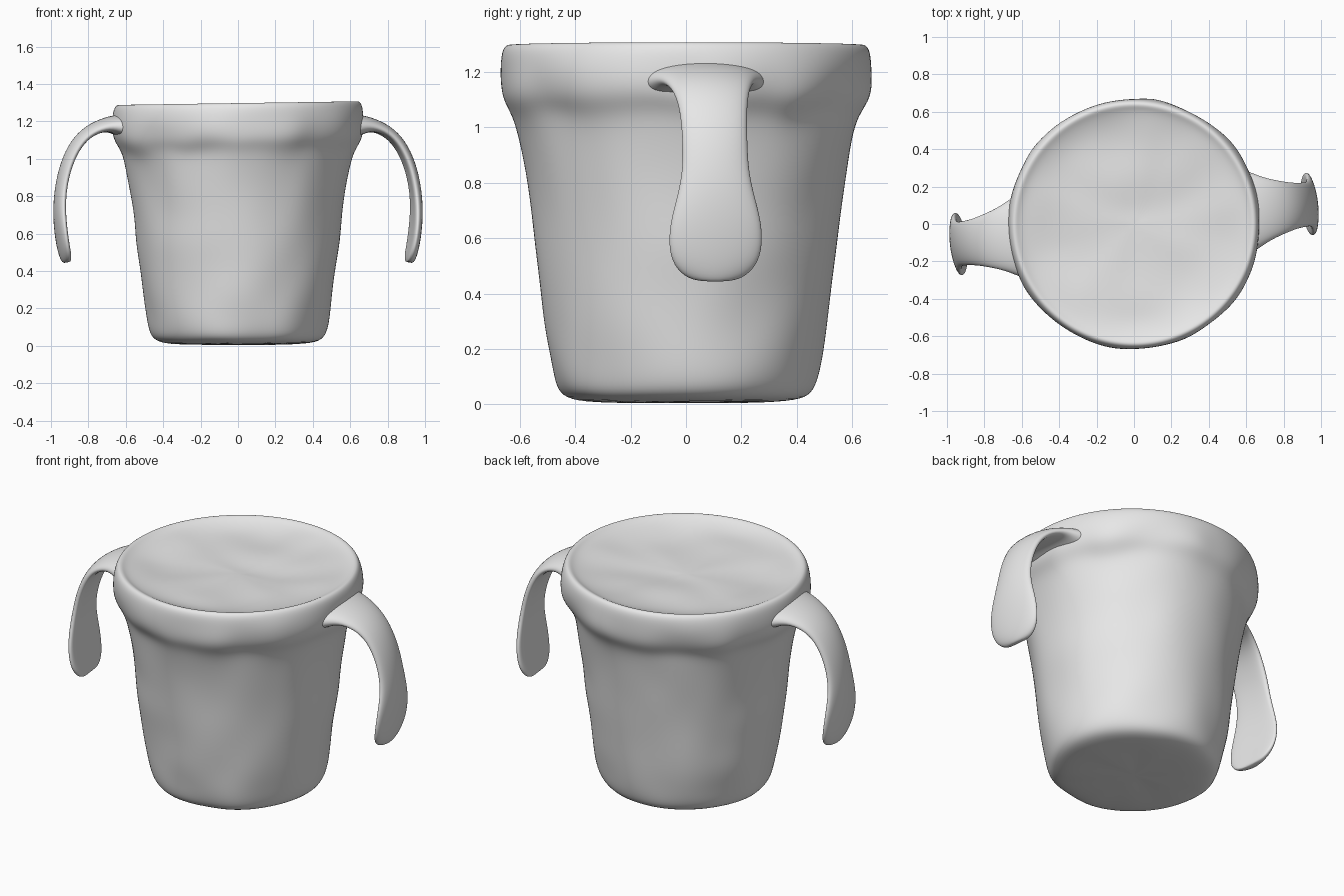
import bpy, bmesh, math
from mathutils import Vector, Matrix, noise

cube = bpy.data.objects.get("Cube")
if cube:
    bpy.data.objects.remove(cube, do_unlink=True)

# One plain clay colour
clay = bpy.data.materials.new("clay_grey")
clay.use_nodes = True
clay.diffuse_color = (0.8, 0.8, 0.8, 1)
clay.node_tree.nodes["Principled BSDF"].inputs["Base Color"].default_value = (0.8, 0.8, 0.8, 1)


def loft(name, rings):
    """Skin a list of closed rings and close both ends with fans."""
    bm = bmesh.new()
    loops = [[bm.verts.new(p) for p in ring] for ring in rings]
    count = len(loops[0])
    for a, b in zip(loops, loops[1:]):
        for i in range(count):
            j = (i + 1) % count
            bm.faces.new((a[i], a[j], b[j], b[i]))
    for loop in (loops[0], loops[-1]):
        centre = bm.verts.new(sum((v.co for v in loop), Vector()) / count)
        for i in range(count):
            bm.faces.new((loop[i], loop[(i + 1) % count], centre))
    bmesh.ops.recalc_face_normals(bm, faces=bm.faces)
    mesh = bpy.data.meshes.new(name)
    bm.to_mesh(mesh)
    bm.free()
    mesh.materials.append(clay)
    mesh.shade_smooth()
    obj = bpy.data.objects.new(name, mesh)
    bpy.context.collection.objects.link(obj)
    sub = obj.modifiers.new("soften", "SUBSURF")
    sub.levels = sub.render_levels = 2
    return obj


# Hand-shaped cup: base, tapered wall, thick rim band, dished closed top
profile = [(0.2, 0.004), (0.38, 0.006), (0.45, 0.03), (0.475, 0.08), (0.49, 0.16),
           (0.51, 0.28), (0.527, 0.42), (0.545, 0.56), (0.56, 0.7), (0.58, 0.84),
           (0.602, 0.97), (0.62, 1.04), (0.655, 1.09), (0.672, 1.14), (0.676, 1.21),
           (0.668, 1.275), (0.65, 1.299), (0.63, 1.297), (0.605, 1.28), (0.52, 1.262),
           (0.4, 1.25), (0.25, 1.243), (0.1, 1.24)]
SEGMENTS = 40


def cup_point(r, z, angle):
    d = Vector((math.cos(angle), math.sin(angle), 0))
    p = d * r + Vector((0, 0, z))
    lump = noise.noise(p * 4.5)
    if r > 0.44 and z < 1.26:
        # dented wall, with a wavier lower edge on the rim band
        p += d * lump * (0.024 if 1.0 < z < 1.2 else 0.014)
        if 1.0 < z < 1.15:
            p.z += 0.03 * noise.noise(d * 3)
    elif z > 1.2 and r < 0.6:
        # pressed wrinkles in the top
        p.z += 0.022 * lump
    elif z < 0.05:
        p.z += 0.012 * abs(lump)
    p.z += 0.015 * p.x * p.z / 1.3
    return p


loft("cup_body", [[cup_point(r, z, math.tau * i / SEGMENTS) for i in range(SEGMENTS)]
                  for r, z in profile])

# Handle stations: radius, height, half width, half thickness
path = [(0.56, 1.17, 0.25, 0.08), (0.64, 1.18, 0.215, 0.06), (0.71, 1.187, 0.175, 0.038),
        (0.80, 1.155, 0.145, 0.03), (0.875, 1.085, 0.125, 0.029), (0.93, 0.97, 0.12, 0.028),
        (0.957, 0.85, 0.121, 0.027), (0.966, 0.75, 0.143, 0.027), (0.963, 0.65, 0.172, 0.027),
        (0.95, 0.55, 0.174, 0.027), (0.935, 0.485, 0.145, 0.027), (0.925, 0.445, 0.09, 0.02)]


def handle_rings():
    rings = []
    for k, (r, z, wide, thick) in enumerate(path):
        before, after = path[max(k - 1, 0)], path[min(k + 1, len(path) - 1)]
        tangent = Vector((after[0] - before[0], 0, after[1] - before[1])).normalized()
        normal = Vector((-tangent.z, 0, tangent.x))
        ring = []
        for i in range(16):
            c, s = math.cos(math.tau * i / 16), math.sin(math.tau * i / 16)
            lift = thick * math.copysign(abs(s) ** 0.7, s) - 0.012 * c * c
            ring.append(Vector((r, wide * c, z)) + normal * lift)
        rings.append(ring)
    return rings


# Two matching handles, slightly turned around the cup
for name, turn in (("left_handle", 6.5), ("right_handle", 186.5)):
    handle = loft(name, handle_rings())
    handle.data.transform(Matrix.Rotation(math.radians(turn), 4, "Z"))
